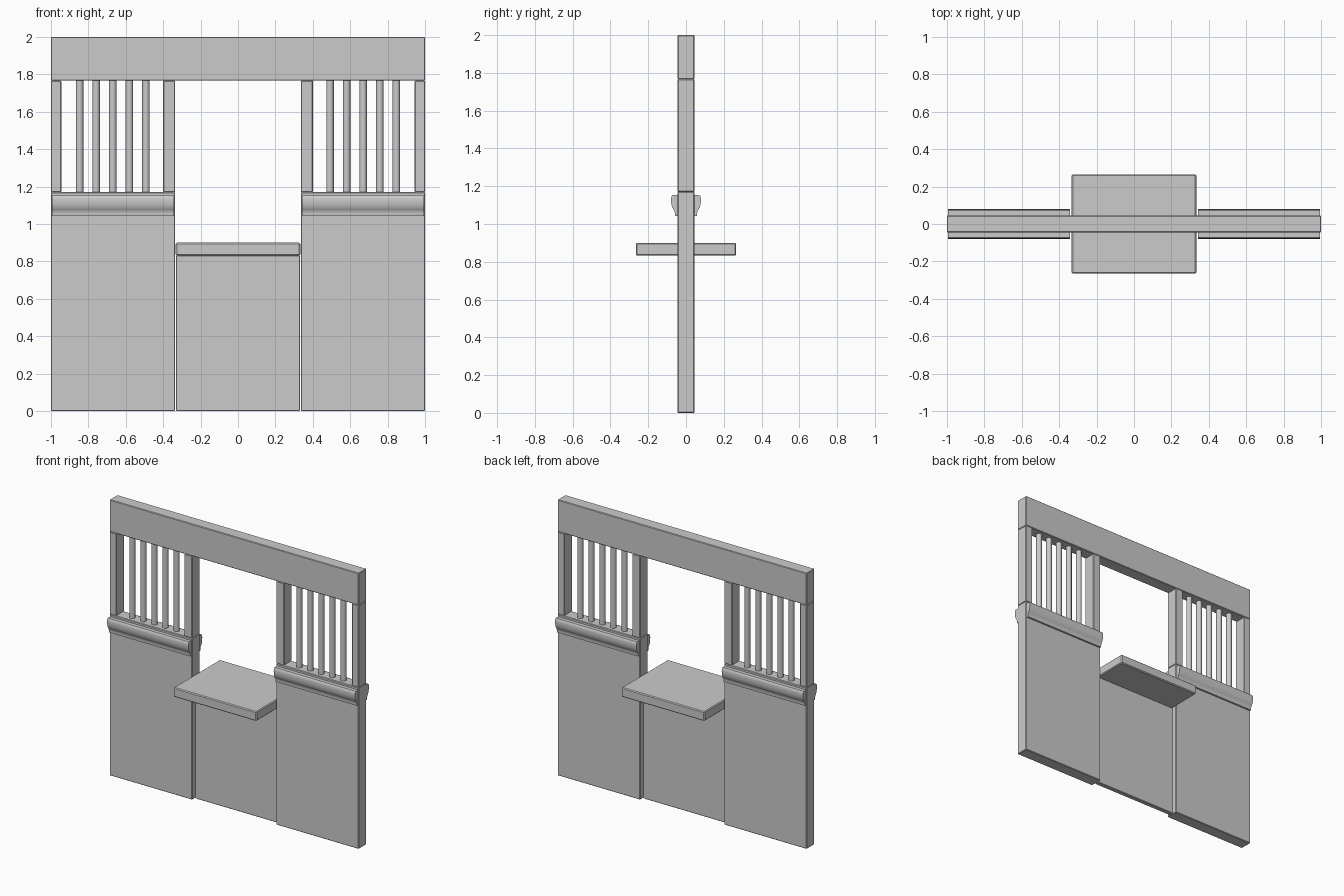
import bpy, bmesh, math

if "Cube" in bpy.data.objects:
    bpy.data.objects.remove(bpy.data.objects["Cube"])

def finish(name, bm):
    bmesh.ops.recalc_face_normals(bm, faces=bm.faces)
    me = bpy.data.meshes.new(name)
    bm.to_mesh(me)
    bm.free()
    ob = bpy.data.objects.new(name, me)
    bpy.context.collection.objects.link(ob)
    return ob

def box(name, x0, x1, y, z0, z1, bevel=0.004):
    bm = bmesh.new()
    bmesh.ops.create_cube(bm, size=1)
    for v in bm.verts:
        v.co.x = x1 if v.co.x > 0 else x0
        v.co.y *= 2 * y
        v.co.z = z1 if v.co.z > 0 else z0
    ob = finish(name, bm)
    m = ob.modifiers.new("bevel", "BEVEL")
    m.width, m.segments = bevel, 1
    return ob

def baluster(name, x, r, z0, z1):
    bm = bmesh.new()
    bmesh.ops.create_cone(bm, cap_ends=True, segments=12, radius1=r, radius2=r, depth=z1 - z0)
    bmesh.ops.translate(bm, verts=bm.verts, vec=(x, 0, (z0 + z1) / 2))
    smooth(finish(name, bm))

def smooth(ob):
    bpy.ops.object.select_all(action='DESELECT')
    bpy.context.view_layer.objects.active = ob
    ob.select_set(True)
    bpy.ops.object.shade_smooth_by_angle(angle=math.radians(35))

# moulding cross-section as (distance from centre plane, height)
PROFILE = [(0.04, 1.153), (0.072, 1.153), (0.077, 1.147), (0.079, 1.13), (0.078, 1.11),
           (0.074, 1.09), (0.067, 1.078), (0.061, 1.07), (0.059, 1.058), (0.058, 1.043), (0.04, 1.043)]

def moulding(name, x0, x1, side):
    bm = bmesh.new()
    f = bm.faces.new([bm.verts.new((x0, side * y, z)) for y, z in PROFILE])
    ext = bmesh.ops.extrude_face_region(bm, geom=[f], use_keep_orig=True)["geom"]
    bmesh.ops.translate(bm, vec=(x1 - x0, 0, 0),
                        verts=[g for g in ext if isinstance(g, bmesh.types.BMVert)])
    smooth(finish(name, bm))

T = 0.045  # half thickness of the wall

# header, middle panel and counter
box("top_beam", -1, 1, T, 1.767, 2.0)
box("center_panel", -0.332, 0.332, 0.017, 0, 0.832)
box("counter_top", -0.333, 0.333, 0.265, 0.832, 0.90, 0.006)

# mirrored side bays: panel, posts, balusters, mouldings
for s, n in ((-1, "left"), (1, "right")):
    def span(a, b):
        return sorted((s * a, s * b))
    box(n + "_panel", *span(0.336, 1), T, 0, 1.17)
    box(n + "_inner_post", *span(0.336, 0.40), T, 1.17, 1.767)
    box(n + "_outer_post", *span(0.945, 1), T, 1.17, 1.767)
    for i in range(5):
        baluster(f"{n}_baluster_{i + 1}", s * (0.492 + 0.0887 * i), 0.02, 1.165, 1.77)
    for side, face in ((-1, "front"), (1, "back")):
        moulding(f"{n}_{face}_moulding", *span(0.342, 0.995), side)
